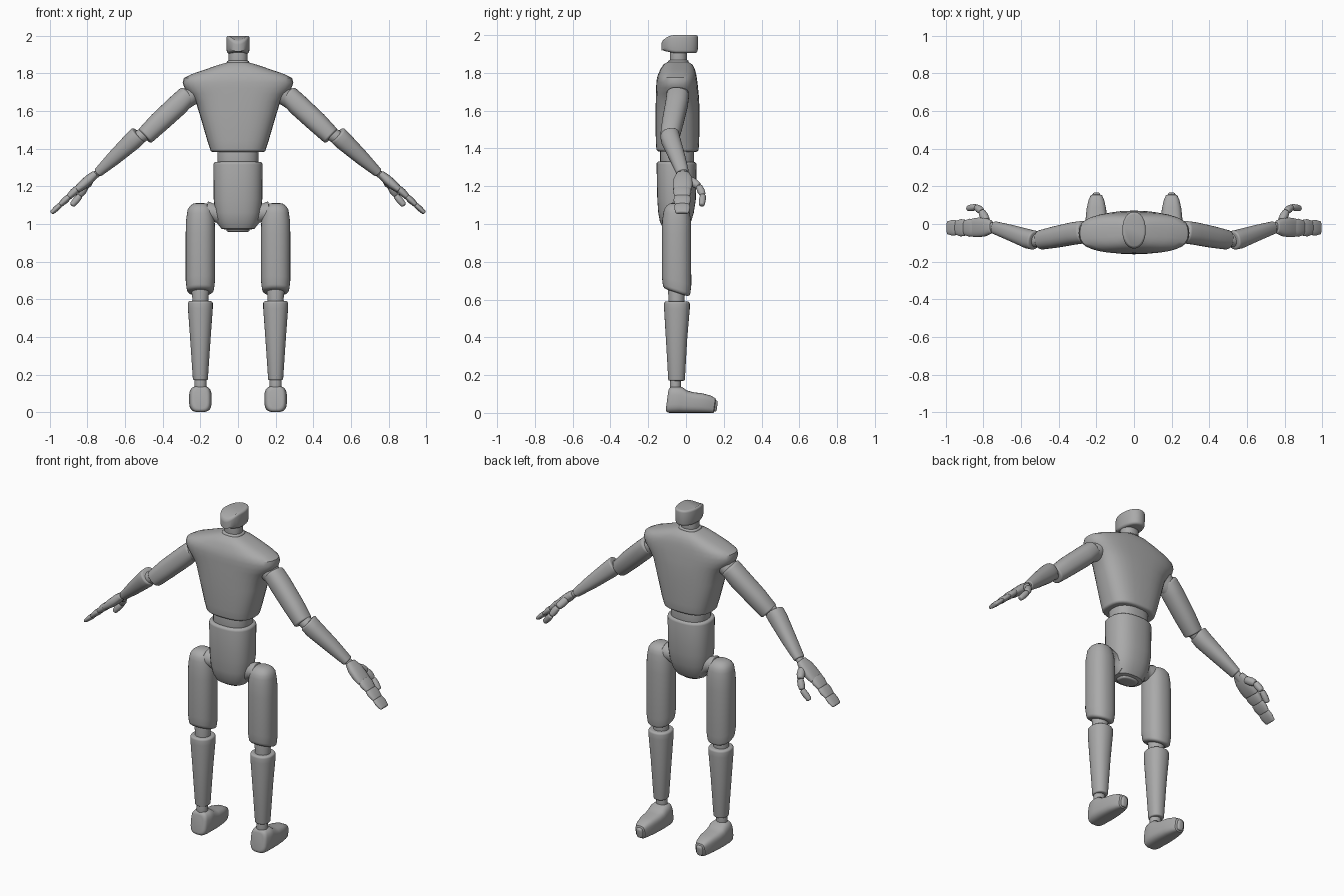
import bpy, bmesh, math
from mathutils import Vector

grey = bpy.data.materials.new("matte grey")
grey.diffuse_color = (0.4, 0.4, 0.4, 1)
N = 32


def loft(name, stations, p=2.0, r0=0.012, r1=0.012, side=1, shape=None):
    """Skin superellipse rings (x, y, z, a, b) with rounded ends r0 and r1."""
    st = [(Vector(s[:3]), s[3], s[4]) for s in stations]
    d = (st[-1][0] - st[0][0]).normalized()
    ref = Vector((0, 0, 1)) if abs(d.y) > 0.9 else Vector((0, 1, 0))
    vb = (ref - d * ref.dot(d)).normalized()
    va = vb.cross(d)

    def rounded(end, nxt, r):
        # quarter-round from the flat cap to the full section
        c, a, b = end
        t = (nxt[0] - c).normalized()
        return [(c + t * r * (1 - math.cos(k * math.pi / 8)),
                 a - r * (1 - math.sin(k * math.pi / 8)),
                 b - r * (1 - math.sin(k * math.pi / 8))) for k in range(5)]

    rings = rounded(st[0], st[1], r0) + st[1:-1] + rounded(st[-1], st[-2], r1)[::-1]
    bm = bmesh.new()
    loops = []
    for c, a, b in rings:
        loop = []
        for i in range(N):
            t = 2 * math.pi * i / N
            cs, sn = math.cos(t), math.sin(t)
            v = c + va * (a * math.copysign(abs(cs) ** (2 / p), cs)) \
                  + vb * (b * math.copysign(abs(sn) ** (2 / p), sn))
            if shape:
                v = shape(v)
            loop.append(bm.verts.new((v.x * side, v.y, v.z)))
        loops.append(loop)
    for A, B in zip(loops, loops[1:]):
        for i in range(N):
            j = (i + 1) % N
            bm.faces.new((A[i], A[j], B[j], B[i]))
    bm.faces.new(loops[0])
    bm.faces.new(loops[-1])
    bmesh.ops.recalc_face_normals(bm, faces=bm.faces)
    me = bpy.data.meshes.new(name)
    bm.to_mesh(me)
    bm.free()
    me.materials.append(grey)
    me.polygons.foreach_set("use_smooth", [True] * len(me.polygons))
    me.set_sharp_from_angle(angle=math.radians(40))
    ob = bpy.data.objects.new(name, me)
    bpy.context.collection.objects.link(ob)
    return ob


# Head stub: top rolls down toward the back
def head_slope(v):
    back = max(0, -0.06 - v.y)
    if v.z > 1.95:
        v.z -= back * back * 7
    elif v.y < 0:
        v.z += back * 0.2
    return v


loft("head_stub", [(0, -.033, 1.905, .06, .095), (0, -.033, 1.95, .062, .097),
                   (0, -.033, 2.0, .062, .097)], 2.2, .015, .012, shape=head_slope)
loft("neck", [(0, -.04, 1.84, .05, .046), (0, -.04, 1.93, .05, .046)], 2.2, .002, .002)

# Chest: narrow waist, broad sloping shoulders
loft("chest", [(0, -.045, 1.383, .148, .112), (0, -.045, 1.44, .162, .115),
               (0, -.045, 1.58, .203, .116), (0, -.045, 1.65, .225, .115),
               (0, -.046, 1.69, .255, .113), (0, -.047, 1.72, .283, .111),
               (0, -.048, 1.75, .294, .109), (0, -.048, 1.775, .288, .105),
               (0, -.046, 1.795, .25, .1), (0, -.044, 1.82, .178, .091),
               (0, -.042, 1.845, .105, .076), (0, -.04, 1.868, .06, .055)],
     2.7, .015, .01)
loft("waist", [(0, -.047, 1.31, .11, .09), (0, -.047, 1.4, .11, .09)], 2.4, .003, .003)

# Pelvis: barrel narrowing to a rounded bottom
loft("pelvis", [(0, -.055, .958, .062, .045), (0, -.057, .975, .088, .062),
                (0, -.056, 1.01, .108, .082), (0, -.053, 1.06, .121, .094),
                (0, -.05, 1.13, .129, .102), (0, -.05, 1.33, .131, .106)],
     2.4, .012, .015)


# Thigh: lower rim cut at a slant
def thigh_cut(v):
    if v.z < .72:
        v.z -= (v.y + .05) * .32
    return v


for s, tag in ((1, "right"), (-1, "left")):
    def part(name, stations, *args, **kw):
        loft(f"{name}_{tag}", stations, *args, side=s, **kw)

    # Leg
    part("hip_joint", [(.07, -.05, 1.045, .075, .06), (.105, -.05, 1.055, .05, .045),
                       (.13, -.05, 1.06, .046, .045), (.17, -.05, 1.06, .06, .055)],
         2, .005, .005)
    part("thigh", [(.2, -.05, .637, .073, .073), (.2, -.05, .7, .078, .078),
                   (.2, -.05, .95, .078, .077), (.2, -.05, 1.02, .076, .076),
                   (.202, -.05, 1.112, .07, .07)], 2.3, .02, .055, shape=thigh_cut)
    part("knee", [(.2, -.05, .56, .048, .045), (.2, -.05, .6, .042, .042),
                  (.2, -.05, .67, .05, .047)], 2, .003, .003)
    part("shin", [(.2, -.05, .17, .04, .044), (.2, -.05, .4, .055, .057),
                  (.2, -.048, .55, .066, .068), (.2, -.048, .59, .066, .068)],
         2.2, .008, .012)
    part("ankle", [(.2, -.056, .11, .032, .03), (.2, -.056, .19, .032, .03)], 2, .002, .002)

    # Foot: high heel block dropping to a tapered toe
    part("foot", [(.2, -.1, .07, .054, .07), (.2, -.06, .07, .06, .07),
                  (.2, -.03, .069, .06, .069), (.2, -.005, .06, .059, .06),
                  (.2, .03, .055, .057, .055), (.2, .08, .052, .052, .052),
                  (.2, .125, .046, .042, .046), (.2, .15, .039, .031, .039),
                  (.2, .165, .033, .021, .031)], 3.2, .02, .012)

    # Arm
    part("shoulder_joint", [(.2, -.045, 1.725, .06, .065), (.3, -.045, 1.64, .046, .048)],
         2, .01, .01)
    part("upper_arm", [(.262, -.042, 1.69, .054, .06), (.32, -.05, 1.632, .058, .06),
                       (.42, -.07, 1.54, .056, .057), (.497, -.085, 1.465, .05, .052)],
         2.3, .015, .01)
    part("elbow", [(.47, -.085, 1.495, .037, .038), (.56, -.085, 1.44, .037, .038)],
         2, .003, .003)
    part("forearm", [(.527, -.087, 1.475, .05, .051), (.56, -.08, 1.442, .05, .051),
                     (.66, -.045, 1.35, .039, .042), (.745, -.018, 1.272, .026, .034)],
         2.3, .01, .008)
    part("wrist", [(.72, -.018, 1.295, .019, .025), (.78, -.015, 1.24, .019, .025)],
         2, .002, .002)

    # Hand: palm, three mitten segments and a jointed thumb
    part("palm", [(.757, -.015, 1.268, .02, .036), (.79, -.015, 1.238, .026, .05),
                  (.825, -.018, 1.207, .025, .052), (.858, -.02, 1.18, .02, .05)],
         2.5, .008, .008)
    for i, (t0, t1, w, h) in enumerate(((0, .36, .048, .021), (.34, .68, .046, .018),
                                        (.66, 1, .042, .015))):
        a, b = Vector((.85, -.02, 1.19)), Vector((.992, -.02, 1.058))
        q0, q1 = a.lerp(b, t0), a.lerp(b, t1)
        part(f"finger_segment_{i + 1}", [(*q0, h * .9, w * .95), (*q0.lerp(q1, .45), h, w),
                                         (*q1, h * .8, w * .85)], 2.4, .006, .008)
    thumb = [(.785, .018, 1.235), (.81, .068, 1.2), (.838, .09, 1.152), (.884, .083, 1.098)]
    for i, (q0, q1) in enumerate(zip(thumb, thumb[1:])):
        q0, q1 = Vector(q0), Vector(q1)
        r = (.023, .02, .018)[i]
        part(f"thumb_segment_{i + 1}", [(*q0, r * .9, r * .9), (*q0.lerp(q1, .5), r, r),
                                        (*q1, r * .85, r * .85)], 2.1, .007, .01)
